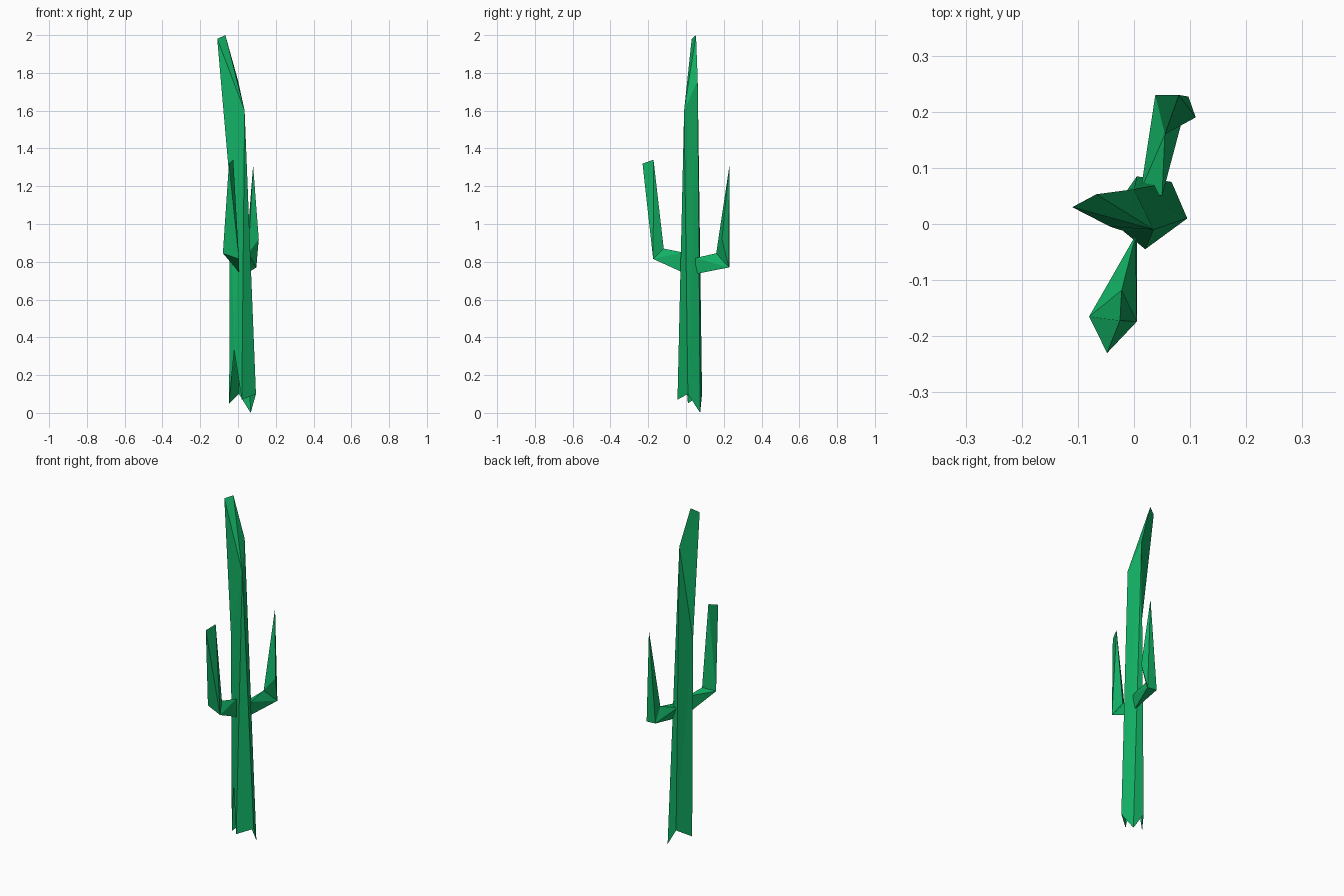
import bpy
import bmesh

default_cube = bpy.data.objects.get("Cube")
if default_cube:
    bpy.data.objects.remove(default_cube, do_unlink=True)

# One flat green for the whole plant
green = bpy.data.materials.new("cactus_green")
green.use_nodes = True
colour = (0.006, 0.434, 0.127, 1.0)
green.diffuse_color = colour
shader = next(n for n in green.node_tree.nodes if n.type == "BSDF_PRINCIPLED")
shader.inputs["Base Color"].default_value = colour
shader.inputs["Roughness"].default_value = 0.8


def faceted_part(name, corners, faces):
    """Flat-shaded part from named corners and faces listing corner names."""
    bm = bmesh.new()
    verts = {key: bm.verts.new(co) for key, co in corners.items()}
    for face in faces:
        bm.faces.new([verts[key] for key in face.split()])
    bmesh.ops.triangulate(bm, faces=[f for f in bm.faces if len(f.verts) > 3])
    bmesh.ops.recalc_face_normals(bm, faces=bm.faces)
    mesh = bpy.data.meshes.new(name)
    bm.to_mesh(mesh)
    bm.free()
    mesh.materials.append(green)
    part = bpy.data.objects.new(name, mesh)
    bpy.context.collection.objects.link(part)
    return part


# Trunk: open, ragged foot; tapering ribs; crown leaning to one side
faceted_part(
    "trunk",
    {
        "front_foot": (0.02, -0.045, 0.07),
        "left_foot": (0.095, 0.01, 0.10),
        "corner_foot": (0.067, 0.075, 0.0),
        "back_foot": (0.005, 0.085, 0.10),
        "right_foot": (-0.047, 0.01, 0.05),
        "notch": (-0.02, -0.012, 0.33),
        "waist": (-0.042, -0.005, 1.2),
        "shoulder": (0.035, -0.01, 1.6),
        "nape": (0.0, 0.062, 1.76),
        "tip_low": (-0.11, 0.03, 1.98),
        "tip_high": (-0.067, 0.053, 2.0),
    },
    [
        "front_foot left_foot shoulder",
        "left_foot nape shoulder",
        "left_foot corner_foot nape",
        "corner_foot back_foot nape",
        "back_foot waist nape",
        "back_foot right_foot waist",
        "right_foot notch waist",
        "notch front_foot shoulder",
        "notch shoulder waist",
        "waist shoulder tip_low",
        "shoulder tip_high tip_low",
        "shoulder nape tip_high",
        "nape waist tip_low tip_high",
    ],
)

# Front arm: wedge out to a three-sided elbow, then up to a blunt edge
faceted_part(
    "front_arm",
    {
        "root_low": (0.005, -0.02, 0.745),
        "root_high": (0.003, -0.02, 0.85),
        "elbow_right": (-0.08, -0.165, 0.845),
        "elbow_left": (0.005, -0.174, 0.815),
        "elbow_in": (-0.022, -0.118, 0.87),
        "tip_out": (-0.048, -0.23, 1.32),
        "tip_in": (-0.025, -0.172, 1.34),
    },
    [
        "root_low root_high elbow_right",
        "root_low elbow_left root_high",
        "root_low elbow_right elbow_left",
        "root_high elbow_in elbow_right",
        "root_high elbow_left elbow_in",
        "elbow_right elbow_in tip_in",
        "elbow_in elbow_left tip_in",
        "elbow_right tip_in tip_out",
        "elbow_left tip_out tip_in",
        "elbow_right tip_out elbow_left",
    ],
)

# Back arm: four-sided elbow rising to a sharp point
faceted_part(
    "back_arm",
    {
        "root_right": (0.012, 0.06, 0.81),
        "root_left": (0.05, 0.05, 0.82),
        "root_low": (0.04, 0.05, 0.735),
        "elbow_in": (0.055, 0.16, 0.845),
        "elbow_left": (0.11, 0.19, 0.92),
        "elbow_low": (0.097, 0.227, 0.77),
        "elbow_right": (0.038, 0.23, 0.775),
        "tip": (0.08, 0.23, 1.31),
    },
    [
        "root_right root_left elbow_in",
        "root_right elbow_in elbow_right",
        "root_right elbow_right root_low",
        "root_low elbow_right elbow_low",
        "root_low elbow_low root_left",
        "root_left elbow_low elbow_in",
        "root_right root_low root_left",
        "elbow_in elbow_low elbow_left",
        "elbow_in elbow_left tip",
        "elbow_left elbow_low tip",
        "elbow_low elbow_right tip",
        "elbow_right elbow_in tip",
    ],
)
